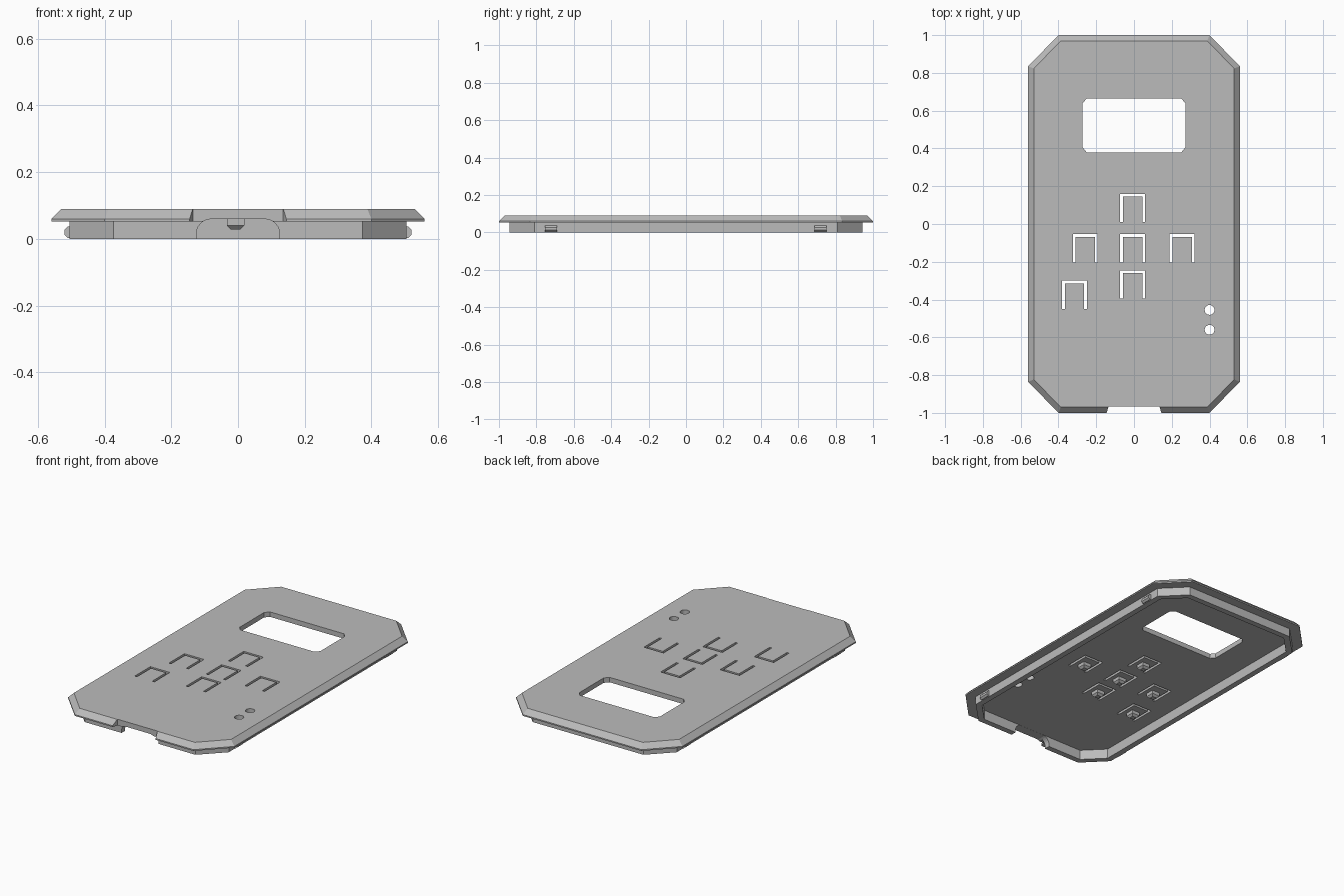
import bpy
import bmesh
from math import cos, sin, pi
from mathutils import Matrix, Vector

cube = bpy.data.objects.get("Cube")
if cube:
    bpy.data.objects.remove(cube, do_unlink=True)

GREY = (0.5, 0.5, 0.5, 1)
grey = bpy.data.materials.new("grey plastic")
grey.use_nodes = True
grey.diffuse_color = GREY
grey.node_tree.nodes["Principled BSDF"].inputs["Base Color"].default_value = GREY


def finish(name, bm):
    bmesh.ops.recalc_face_normals(bm, faces=bm.faces[:])
    mesh = bpy.data.meshes.new(name)
    bm.to_mesh(mesh)
    bm.free()
    mesh.materials.append(grey)
    obj = bpy.data.objects.new(name, mesh)
    bpy.context.collection.objects.link(obj)
    return obj


def loft(bm, rings):
    """Skin equal point rings and cap both ends."""
    loops = [[bm.verts.new(p) for p in ring] for ring in rings]
    n = len(loops[0])
    for a, b in zip(loops, loops[1:]):
        for i in range(n):
            j = (i + 1) % n
            bm.faces.new((a[i], a[j], b[j], b[i]))
    bm.faces.new(loops[0])
    bm.faces.new(loops[-1])


def prism(bm, points, low, high):
    loft(bm, [[(x, y, z) for x, y in points] for z in (low, high)])


def octagon(hx, hy, cx, cy, ox=0, oy=0):
    """Rectangle hx by hy with corners cut at cx and cy."""
    quarter = [(hx, cy), (cx, hy)]
    pts = quarter + [(-x, y) for x, y in reversed(quarter)]
    pts += [(-x, -y) for x, y in pts]
    return [(ox + x, oy + y) for x, y in pts]


# Cover: bevelled plate, rim and hollow lip in one shell
TOP, EDGE, RIM, CEILING = 0.09, 0.06, 0.052, 0.06
outer = octagon(0.56, 1.0, 0.40, 0.835)
lip_out = octagon(0.505, 0.943, 0.373, 0.81)
lip_in = octagon(0.47, 0.908, 0.358, 0.795)
profile = [(octagon(0.53, 0.97, 0.388, 0.823), TOP), (outer, EDGE), (outer, RIM),
           (lip_out, RIM), (lip_out, 0), (lip_in, 0), (lip_in, CEILING)]
bm = bmesh.new()
loft(bm, [[(x, y, z) for x, y in ring] for ring, z in profile])
cover = finish("cover", bm)

# Openings through the plate: window, indicator holes, button slots
bm = bmesh.new()
prism(bm, octagon(0.272, 0.143, 0.25, 0.117, 0, 0.522), 0.03, 0.2)
for y in (-0.455, -0.56):
    ring = [(0.4 + 0.026 * cos(k * pi / 12), y + 0.026 * sin(k * pi / 12)) for k in range(24)]
    prism(bm, ring, 0.03, 0.2)
buttons = [(-0.007, 0.085), (-0.007, -0.128), (-0.007, -0.32),
           (-0.258, -0.128), (0.255, -0.128), (-0.315, -0.375)]
W, H, T = 0.066, 0.075, 0.015
slot = [(-W, -H), (-W, H), (W, H), (W, -H),
        (W - T, -H), (W - T, H - T), (T - W, H - T), (T - W, -H)]
for bx, by in buttons:
    prism(bm, [(bx + x, by + y) for x, y in slot], 0.03, 0.2)
openings = finish("openings_cutter", bm)

# Flared notch in the front bevel
bm = bmesh.new()
prism(bm, [(-0.135, -0.967), (0.135, -0.967), (0.16, -1.05), (-0.16, -1.05)], 0.03, 0.2)
notch = finish("notch_cutter", bm)

# Rounded arch through the front lip
bm = bmesh.new()
R = 0.045
arch = [(0.125, -0.05)]
arch += [(0.08 + R * cos(k * pi / 12), 0.0145 + R * sin(k * pi / 12)) for k in range(7)]
arch += [(-x, z) for x, z in reversed(arch)]
loft(bm, [[(x, y, z) for x, z in arch] for y in (-1.1, -0.89)])
archway = finish("arch_cutter", bm)

for cutter in (openings, notch, archway):
    mod = cover.modifiers.new(cutter.name, 'BOOLEAN')
    mod.operation = 'DIFFERENCE'
    mod.solver = 'EXACT'
    mod.object = cutter
    cutter.hide_render = True
    cutter.hide_set(True)

# Tapered plungers under the buttons
bm = bmesh.new()
for bx, by in buttons:
    sections = [(0.026, 0.062), (0.026, 0.04), (0.014, 0.028)]
    loft(bm, [[(bx + s * x, by - 0.01 + s * y, z)
               for x, y in ((-1, -1), (1, -1), (1, 1), (-1, 1))] for s, z in sections])
finish("button_plungers", bm)

# Snap clips along both sides of the lip
bm = bmesh.new()
bump = [(0.495, 0.003), (0.511, 0.003), (0.521, 0.013),
        (0.521, 0.027), (0.511, 0.037), (0.495, 0.037)]
for side in (-1, 1):
    for cy in (-0.722, 0.72):
        loft(bm, [[(side * x, cy + d, z) for x, z in bump] for d in (-0.032, 0.032)])
finish("snap_clips", bm)
